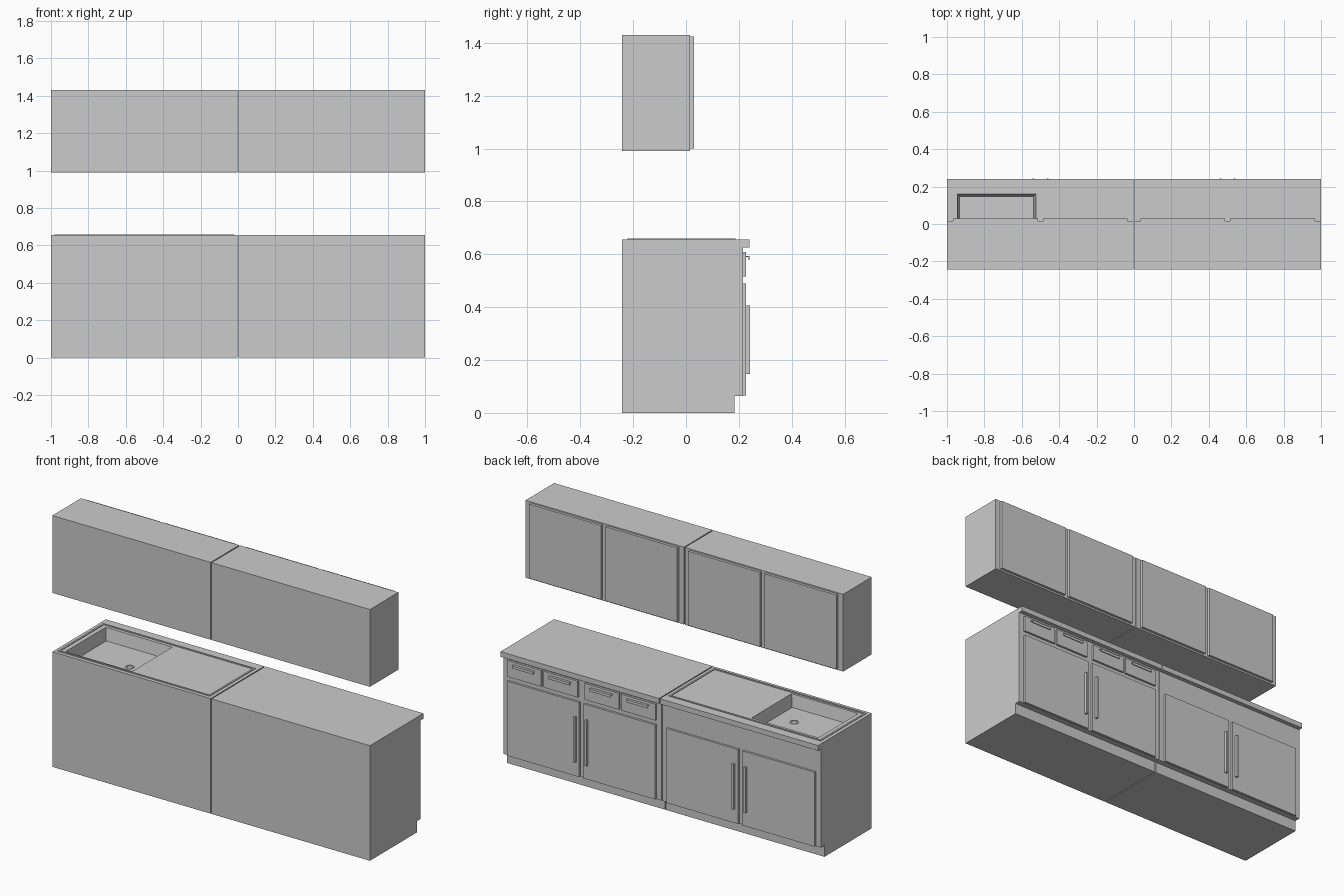
import bpy, bmesh, math
from mathutils import Vector

if "Cube" in bpy.data.objects:
    bpy.data.objects.remove(bpy.data.objects["Cube"])


def mesh_object(name, bm):
    bmesh.ops.recalc_face_normals(bm, faces=bm.faces)
    me = bpy.data.meshes.new(name)
    bm.to_mesh(me)
    bm.free()
    ob = bpy.data.objects.new(name, me)
    bpy.context.collection.objects.link(ob)
    return ob


def box(name, x0, x1, y0, y1, z0, z1):
    bm = bmesh.new()
    bmesh.ops.create_cube(bm, size=1)
    for v in bm.verts:
        v.co = Vector(((x0 + x1) / 2 + v.co.x * (x1 - x0),
                       (y0 + y1) / 2 + v.co.y * (y1 - y0),
                       (z0 + z1) / 2 + v.co.z * (z1 - z0)))
    return mesh_object(name, bm)


def extrude_x(name, profile, x0, x1):
    """Extrude a closed (y, z) profile along x."""
    bm = bmesh.new()
    face = bm.faces.new([bm.verts.new((x0, y, z)) for y, z in profile])
    ext = bmesh.ops.extrude_face_region(bm, geom=[face])
    bmesh.ops.translate(bm, vec=(x1 - x0, 0, 0),
                        verts=[g for g in ext["geom"] if isinstance(g, bmesh.types.BMVert)])
    return mesh_object(name, bm)


BACK = -0.242
TOP = 0.655
GAP = 0.003
# Cabinet, toe kick and overhanging worktop share one cross-section
BASE = [(BACK, 0), (0.183, 0), (0.183, 0.064), (0.215, 0.064), (0.215, 0.625),
        (0.24, 0.625), (0.24, TOP), (BACK, TOP)]
PULL = [(0.226, 0.594), (0.241, 0.594), (0.241, 0.579), (0.237, 0.579),
        (0.237, 0.589), (0.226, 0.589)]

bases = {}
for side, label in ((-1, "sink"), (1, "drawer")):
    def span(a, b):
        return sorted((side * a, side * b))

    bases[label] = extrude_x(label + "_base_cabinet", BASE, *span(GAP, 1))
    box(label + "_wall_cabinet", *span(GAP, 1), BACK, 0.015, 0.99, 1.43)

    # Doors and vertical bar handles
    for a, b, h in ((0.035, 0.486, 0.463), (0.514, 0.968, 0.537)):
        box(label + "_wall_door", *span(a, b), 0.014, 0.03, 1.0, 1.423)
        box(label + "_base_door", *span(a, b), 0.214, 0.227, 0.066, 0.49)
        box(label + "_door_handle", *span(h - 0.006, h + 0.006), 0.226, 0.242, 0.148, 0.406)

# Drawers with lip pulls
for cx in (0.142, 0.372, 0.631, 0.861):
    box("drawer_front", cx - 0.108, cx + 0.108, 0.214, 0.227, 0.516, 0.609)
    extrude_x("drawer_pull", PULL, cx - 0.067, cx + 0.067)

# Tapered sink basin cut into the worktop
DEPTH = 0.07
X0, X1, Y0, Y1 = -0.945, -0.525, -0.2, 0.16
cutter = box("basin_cutter", X0, X1, Y0, Y1, TOP - DEPTH, TOP + DEPTH)
for v in cutter.data.vertices:
    k = 0.012 if v.co.z < TOP else -0.012
    v.co.x += k if v.co.x < (X0 + X1) / 2 else -k
    v.co.y += k if v.co.y < (Y0 + Y1) / 2 else -k
cutter.hide_render = True
sink = bases["sink"]
mod = sink.modifiers.new("basin", "BOOLEAN")
mod.operation = "DIFFERENCE"
mod.solver = "EXACT"
mod.object = cutter
bpy.context.view_layer.objects.active = sink
bpy.ops.object.modifier_apply(modifier=mod.name)
bpy.data.objects.remove(cutter)

# Thin raised rim around basin and drainboard
RX0, RX1, RY0, RY1, W = -0.98, -0.022, -0.222, 0.188, 0.01
for x0, x1, y0, y1 in ((RX0, RX1, RY0, RY0 + W), (RX0, RX1, RY1 - W, RY1),
                       (RX0, RX0 + W, RY0 + W, RY1 - W), (RX1 - W, RX1, RY0 + W, RY1 - W)):
    box("sink_rim", x0, x1, y0, y1, TOP - 0.002, TOP + 0.004)

# Drain ring with a sunken centre
bm = bmesh.new()
N = 24
rings = [[bm.verts.new((-0.65 + r * math.cos(2 * math.pi * i / N),
                        -0.045 + r * math.sin(2 * math.pi * i / N), TOP - DEPTH + z))
          for i in range(N)] for r, z in ((0.024, 0), (0.022, 0.004), (0.014, 0.004), (0.012, 0.001))]
for lo, hi in zip(rings, rings[1:]):
    for i in range(N):
        bm.faces.new((lo[i], lo[(i + 1) % N], hi[(i + 1) % N], hi[i]))
bm.faces.new(rings[-1])
mesh_object("drain", bm)
